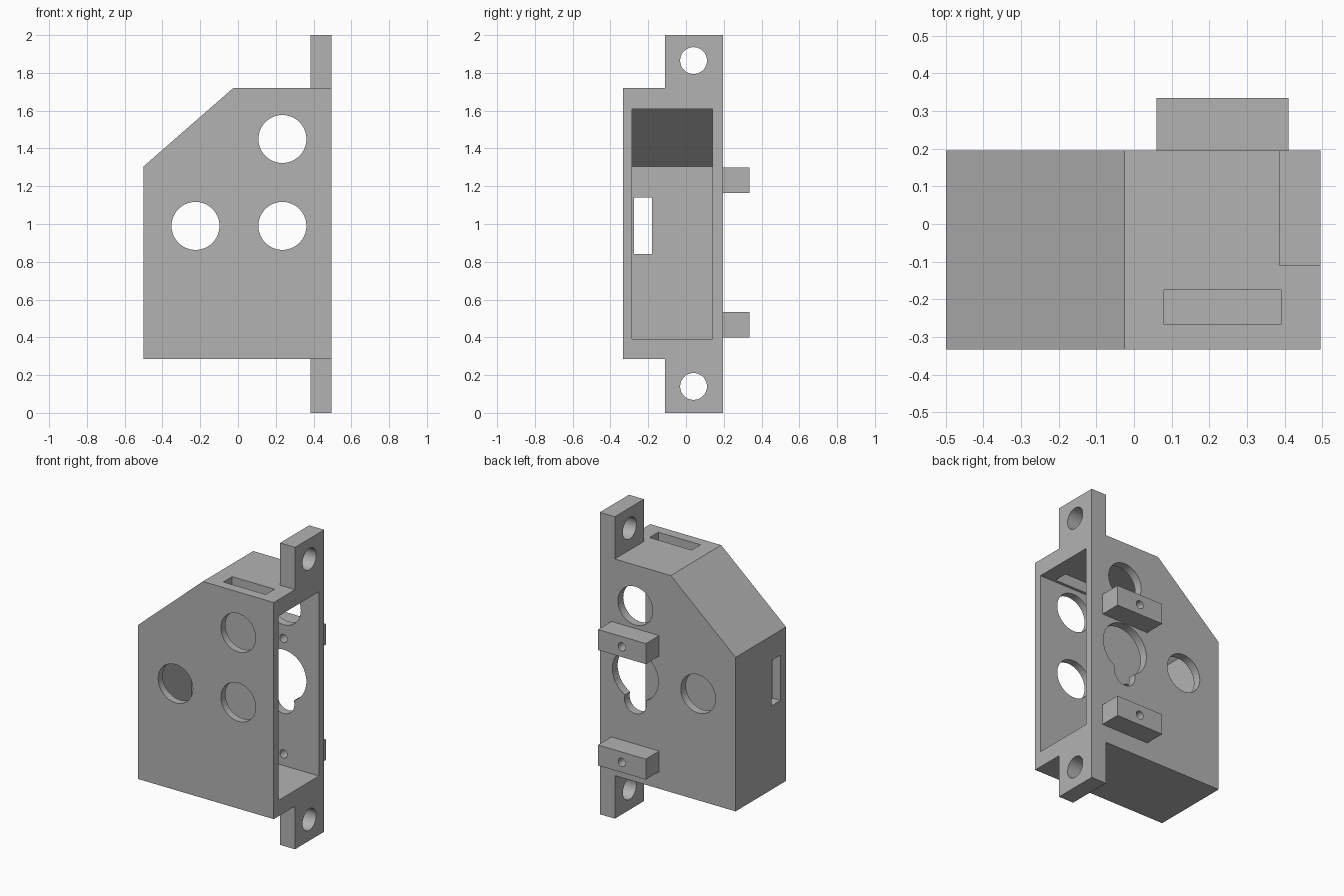
import bpy
import bmesh
import math
from mathutils import Matrix, Vector

cube = bpy.data.objects.get("Cube")
if cube:
    bpy.data.objects.remove(cube, do_unlink=True)

grey = bpy.data.materials.new("plain grey")
grey.use_nodes = True
colour = (0.45, 0.45, 0.45, 1)
grey.diffuse_color = colour
grey.node_tree.nodes["Principled BSDF"].inputs["Base Color"].default_value = colour


def make_object(name, bm):
    bmesh.ops.recalc_face_normals(bm, faces=bm.faces)
    mesh = bpy.data.meshes.new(name)
    bm.to_mesh(mesh)
    bm.free()
    mesh.materials.append(grey)
    obj = bpy.data.objects.new(name, mesh)
    bpy.context.collection.objects.link(obj)
    return obj


def prism(name, profile, y0, y1):
    """Extrude an x-z outline from y0 to y1."""
    bm = bmesh.new()
    face = bm.faces.new([bm.verts.new((x, y0, z)) for x, z in profile])
    new = bmesh.ops.extrude_face_region(bm, geom=[face])["geom"]
    verts = [v for v in new if isinstance(v, bmesh.types.BMVert)]
    bmesh.ops.translate(bm, verts=verts, vec=(0, y1 - y0, 0))
    return make_object(name, bm)


def box(name, x, y, z):
    return prism(name, [(x[0], z[0]), (x[1], z[0]), (x[1], z[1]), (x[0], z[1])], *y)


def rod(name, centre, radius, length, axis):
    bm = bmesh.new()
    turn = Matrix.Rotation(math.pi / 2, 4, "Y" if axis == "X" else "X")
    bmesh.ops.create_cone(bm, cap_ends=True, segments=64, radius1=radius, radius2=radius,
                          depth=length, matrix=Matrix.Translation(Vector(centre)) @ turn)
    return make_object(name, bm)


def combine(target, part, operation):
    mod = target.modifiers.new(part.name, "BOOLEAN")
    mod.operation = operation
    mod.solver = "EXACT"
    mod.object = part
    bpy.context.view_layer.objects.active = target
    bpy.ops.object.modifier_apply(modifier=mod.name)
    bpy.data.objects.remove(part, do_unlink=True)


FRONT, BACK, LEFT = -0.333, 0.195, 0.495

# Housing with one sloped corner
housing = prism("housing", [(-0.5, 0.285), (LEFT, 0.285), (LEFT, 1.72),
                            (-0.025, 1.72), (-0.5, 1.305)], FRONT, BACK)

# Mounting strap whose ends form the two tabs
combine(housing, box("mounting_strap", (0.385, LEFT), (-0.11, BACK), (0, 2)), "UNION")

# Rear mounting blocks
for z in (0.467, 1.232):
    block = box("rear_block", (0.06, 0.41), (BACK - 0.02, 0.335), (z - 0.068, z + 0.068))
    combine(housing, block, "UNION")

# Hollow interior, open on the left side
combine(housing, prism("interior", [(-0.44, 0.39), (0.6, 0.39), (0.6, 1.61),
                                    (-0.09, 1.61), (-0.44, 1.305)], -0.285, 0.14), "DIFFERENCE")

# Round openings through the front and back walls
for x, z in ((0.235, 1.45), (0.235, 0.99), (-0.225, 0.99)):
    combine(housing, rod("opening", (x, 0, z), 0.127, 1, "Y"), "DIFFERENCE")

# Keyhole in the back wall
for z, r in ((0.99, 0.168), (0.815, 0.08)):
    combine(housing, rod("keyhole", (0.235, 0.17, z), r, 0.2, "Y"), "DIFFERENCE")

# Screw holes in the blocks and the tabs
for z in (0.467, 1.232):
    combine(housing, rod("block_hole", (0.235, 0.25, z), 0.027, 0.3, "Y"), "DIFFERENCE")
for z in (0.14, 1.865):
    combine(housing, rod("tab_hole", (0.44, 0.04, z), 0.071, 0.3, "X"), "DIFFERENCE")

# Slots through the top and the right wall
combine(housing, box("top_slot", (0.08, 0.39), (-0.267, -0.175), (1.55, 1.8)), "DIFFERENCE")
combine(housing, box("side_slot", (-0.6, -0.4), (-0.275, -0.18), (0.84, 1.14)), "DIFFERENCE")

# Smooth hole walls, sharp edges elsewhere
bpy.ops.object.select_all(action="DESELECT")
housing.select_set(True)
bpy.context.view_layer.objects.active = housing
bpy.ops.object.shade_smooth_by_angle(angle=math.radians(30))
